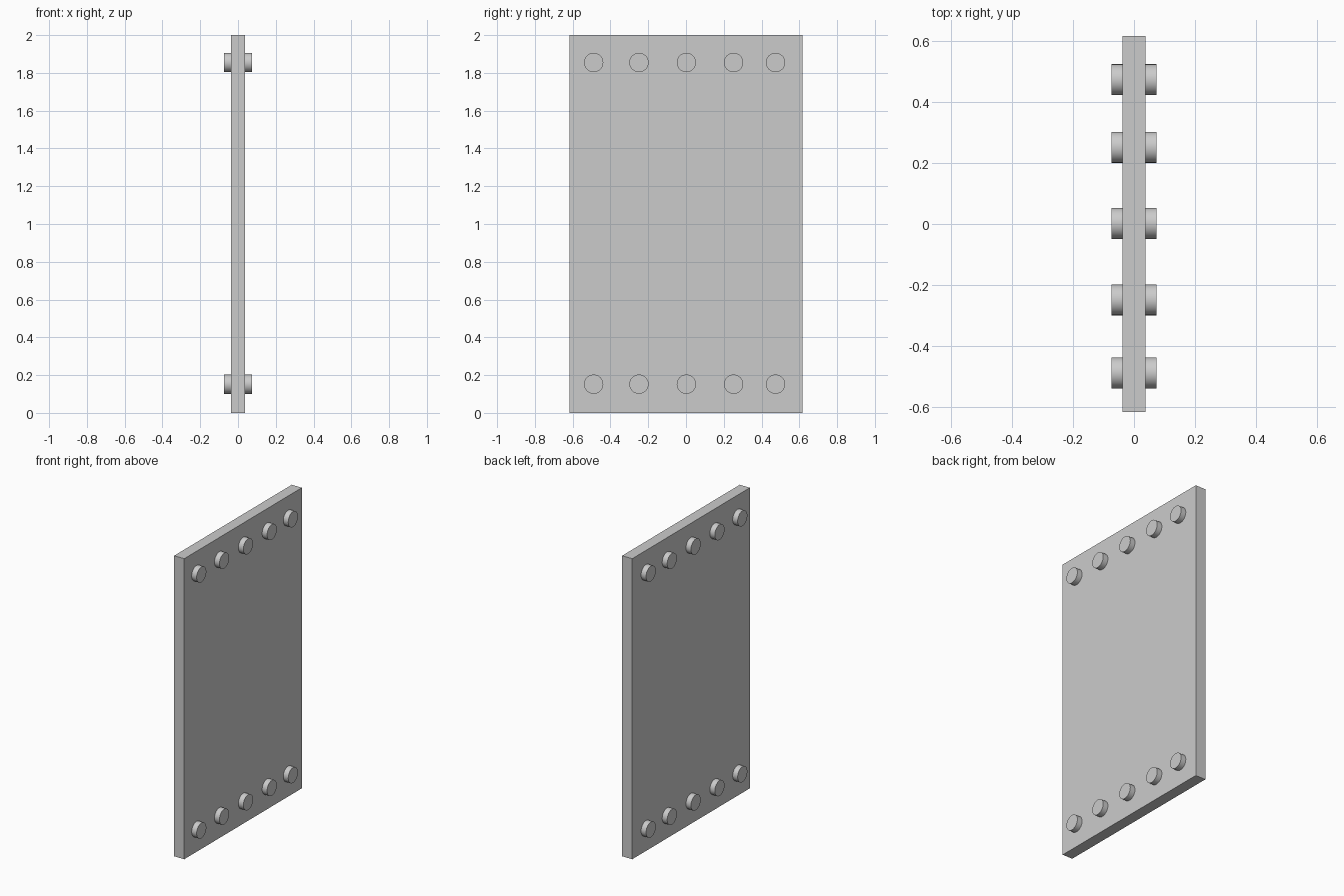
import bpy
from math import pi

cube = bpy.data.objects.get("Cube")
if cube:
    bpy.data.objects.remove(cube, do_unlink=True)

# Single plain grey
grey = bpy.data.materials.new("light_grey")
grey.use_nodes = True
color = (0.6, 0.6, 0.6, 1)
grey.diffuse_color = color
grey.node_tree.nodes["Principled BSDF"].inputs["Base Color"].default_value = color

PLATE_THICKNESS = 0.074
PIN_LENGTH = 0.147
PIN_RADIUS = 0.051

# Upright panel
bpy.ops.mesh.primitive_cube_add(size=1, location=(0, 0, 1))
panel = bpy.context.object
panel.name = "panel"
panel.scale = (PLATE_THICKNESS, 1.236, 2)
bpy.ops.object.transform_apply(location=False, rotation=False, scale=True)
panel.data.materials.append(grey)


# Round pin passing through the panel, showing on both sides
def add_pin(name, y, z):
    bpy.ops.mesh.primitive_cylinder_add(
        vertices=48, radius=PIN_RADIUS, depth=PIN_LENGTH,
        location=(0, y, z), rotation=(0, pi / 2, 0))
    pin = bpy.context.object
    pin.name = name
    pin.data.materials.append(grey)
    bpy.ops.object.shade_smooth_by_angle()


# Two rows of pins
for row, z in (("lower", 0.152), ("upper", 1.855)):
    for i, y in enumerate((-0.489, -0.249, 0.002, 0.252, 0.474), 1):
        add_pin(f"{row}_pin_{i}", y, z)
